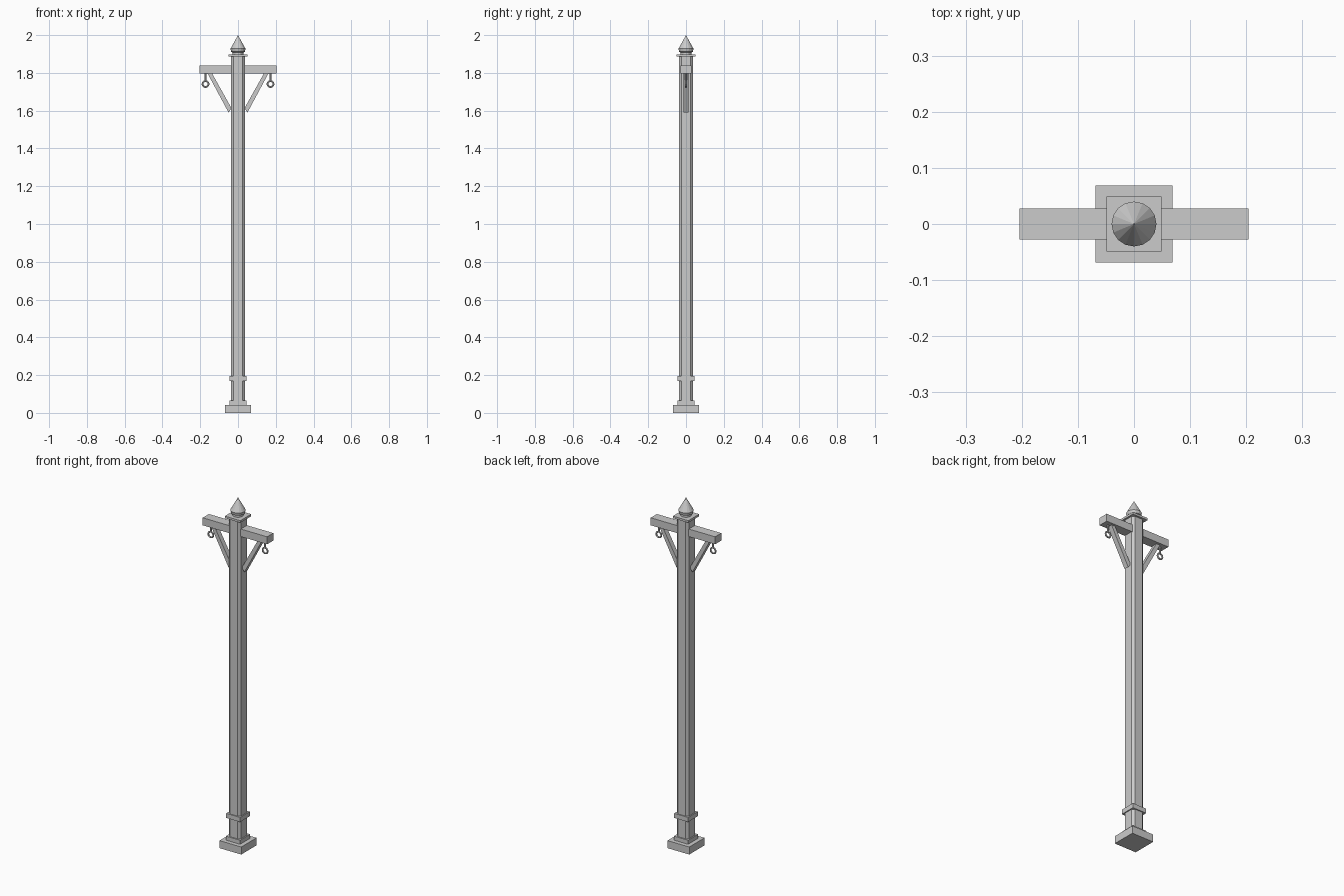
import bpy, bmesh, math
from mathutils import Vector

if "Cube" in bpy.data.objects:
    bpy.data.objects.remove(bpy.data.objects["Cube"])

grey = bpy.data.materials.new("plain_grey")
grey.diffuse_color = (0.6, 0.6, 0.6, 1)
grey.use_nodes = True
grey.node_tree.nodes["Principled BSDF"].inputs["Base Color"].default_value = grey.diffuse_color


def finish(name, bm):
    bmesh.ops.recalc_face_normals(bm, faces=bm.faces)
    me = bpy.data.meshes.new(name)
    bm.to_mesh(me)
    bm.free()
    me.materials.append(grey)
    ob = bpy.data.objects.new(name, me)
    bpy.context.collection.objects.link(ob)
    return ob


def prism(name, points, direction):
    """Extrude a closed polygon along a direction."""
    bm = bmesh.new()
    face = bm.faces.new([bm.verts.new(p) for p in points])
    ext = bmesh.ops.extrude_face_region(bm, geom=[face])
    moved = [g for g in ext["geom"] if isinstance(g, bmesh.types.BMVert)]
    bmesh.ops.translate(bm, verts=moved, vec=Vector(direction))
    return finish(name, bm)


def block(name, hx, hy, z0, z1):
    pts = [(-hx, -hy, z0), (hx, -hy, z0), (hx, hy, z0), (-hx, hy, z0)]
    return prism(name, pts, (0, 0, z1 - z0))


def lathe(name, profile, sides, x=0):
    bm = bmesh.new()
    vs = [bm.verts.new((r, 0, z)) for r, z in profile]
    es = [bm.edges.new(p) for p in zip(vs, vs[1:])]
    bmesh.ops.spin(bm, geom=vs + es, cent=(0, 0, 0), axis=(0, 0, 1),
                   angle=math.tau, steps=sides)
    bmesh.ops.remove_doubles(bm, verts=bm.verts, dist=1e-5)
    bmesh.ops.translate(bm, verts=bm.verts, vec=(x, 0, 0))
    return finish(name, bm)


# Foot, plinth, collar and cap plate
block("base", 0.069, 0.069, 0, 0.043)
block("plinth", 0.045, 0.045, 0.043, 0.066)
block("collar", 0.044, 0.044, 0.17, 0.196)
block("cap_plate", 0.049, 0.049, 1.886, 1.898)

# Post with chamfered corners
h, c = 0.038, 0.013
corner = [(h, h - c), (h - c, h)]
outline = []
for k in range(4):
    for x, y in corner:
        for _ in range(k):
            x, y = -y, x
        outline.append((x, y, 0.066))
prism("post", outline, (0, 0, 1.82))

# Pointed finial
lathe("finial", [(0, 1.898), (0.028, 1.898), (0.028, 1.908), (0.036, 1.912),
                 (0.04, 1.928), (0, 2.0)], 16)

# Cross arm
block("cross_arm", 0.204, 0.028, 1.796, 1.839)

# Mirrored braces and hanging rings
for side, s in (("left", -1), ("right", 1)):
    prism(side + "_brace",
          [(s * x, -0.014, z) for x, z in
           ((0.034, 1.612), (0.05, 1.59), (0.161, 1.797), (0.137, 1.797))],
          (0, 0.028, 0))
    lathe(side + "_ring_stem", [(0, 1.757), (0.005, 1.757), (0.005, 1.797), (0, 1.797)],
          8, s * 0.172)
    bpy.ops.mesh.primitive_torus_add(
        location=(s * 0.172, 0, 1.741), rotation=(math.pi / 2, 0, 0),
        major_segments=12, minor_segments=6, major_radius=0.016, minor_radius=0.005)
    ring = bpy.context.object
    ring.name = side + "_ring"
    ring.data.materials.append(grey)
